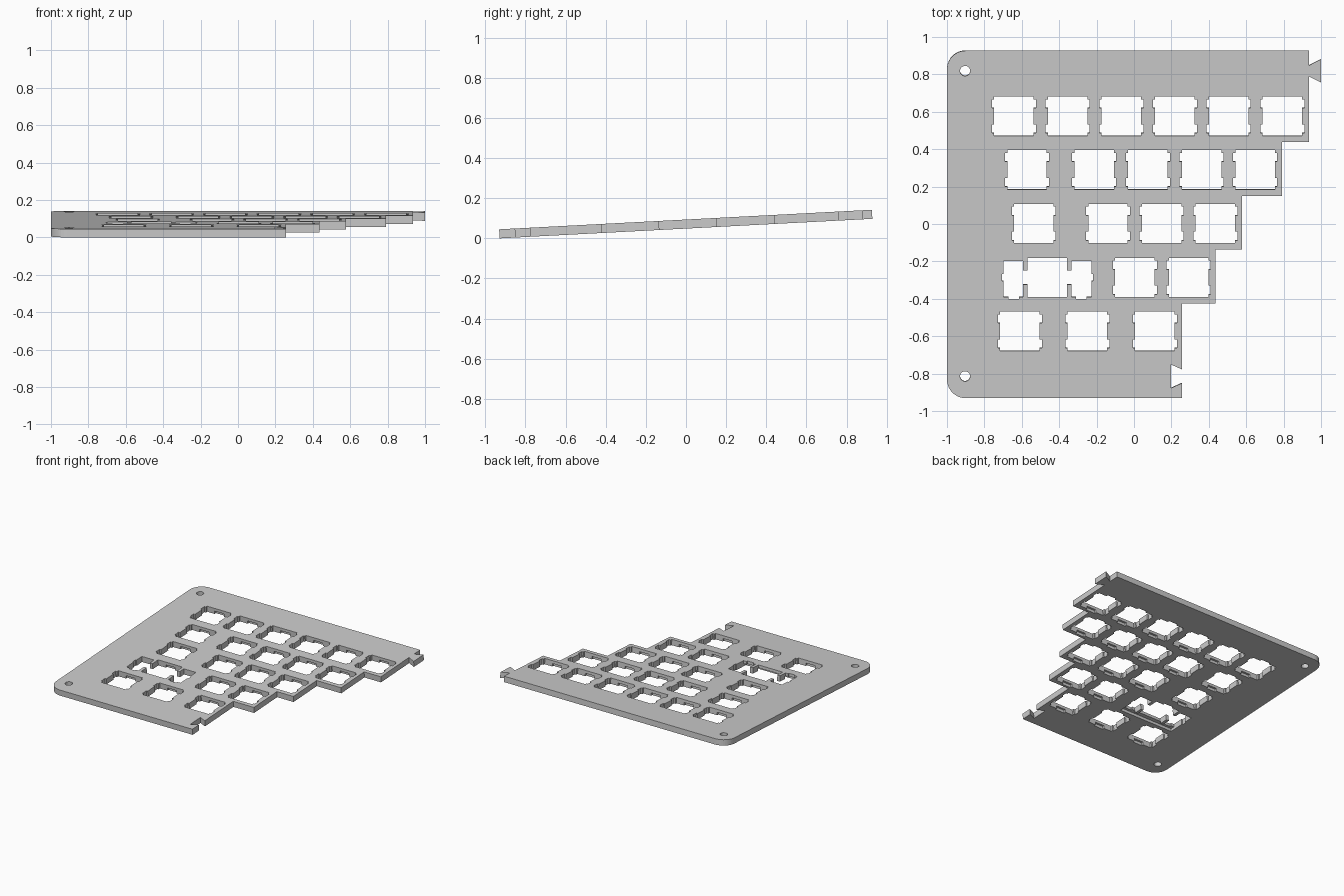
import bpy, bmesh
from math import radians, sin, cos, pi

if "Cube" in bpy.data.objects:
    bpy.data.objects.remove(bpy.data.objects["Cube"], do_unlink=True)

THICK = 0.045
TILT = radians(3)
PITCH = 0.287          # spacing of the key openings
HALF = 0.1055          # half the side of one opening
BACK = 0.93

grey = bpy.data.materials.new("plate_grey")
grey.use_nodes = True
grey.diffuse_color = (0.6, 0.6, 0.6, 1)
grey.node_tree.nodes["Principled BSDF"].inputs["Base Color"].default_value = (0.6, 0.6, 0.6, 1)


def add_prism(bm, points, low, high, centre=(0, 0)):
    """Extrude a closed outline from low to high."""
    base = [bm.verts.new((x + centre[0], y + centre[1], low)) for x, y in points]
    face = bm.faces.new(base)
    moved = bmesh.ops.extrude_face_region(bm, geom=[face])["geom"]
    top = [v for v in moved if isinstance(v, bmesh.types.BMVert)]
    bmesh.ops.translate(bm, verts=top, vec=(0, 0, high - low))


def make_object(name, bm):
    bmesh.ops.recalc_face_normals(bm, faces=bm.faces)
    mesh = bpy.data.meshes.new(name)
    bm.to_mesh(mesh)
    bm.free()
    mesh.materials.append(grey)
    obj = bpy.data.objects.new(name, mesh)
    bpy.context.collection.objects.link(obj)
    return obj


def arc(cx, cy, r, start, end, steps):
    angles = [start + (end - start) * i / steps for i in range(steps + 1)]
    return [(cx + r * cos(a), cy + r * sin(a)) for a in angles]


def box(w, h):
    return [(-w, -h), (w, -h), (w, h), (-w, h)]


def mirrored(half):
    """Close a right-hand outline with its mirror image."""
    return half + [(-x, y) for x, y in reversed(half)]


# Rows: centre y and centre x of every key opening
rows = [
    (0.58, [-0.642 + PITCH * i for i in range(6)]),
    (0.293, [-0.572] + [-0.213 + PITCH * i for i in range(4)]),
    (0.005, [-0.536] + [-0.139 + PITCH * i for i in range(3)]),
    (-0.284, [0.005, 0.005 + PITCH]),
    (-0.571, [-0.61, -0.249, 0.112]),
]
wide_key = (-0.463, -0.284)

# Plate outline: rounded left corners, stepped right side, dovetail slot and tab
outline = arc(-0.9, BACK - 0.1, 0.1, pi / 2, pi, 10)
outline += arc(-0.9, 0.1 - BACK, 0.1, pi, 1.5 * pi, 10)
edges = [xs[-1] + PITCH / 2 for y, xs in rows]
slot, tab = -0.813, 0.822
outline += [(edges[4], -BACK), (edges[4], slot - 0.037), (0.198, slot - 0.063),
            (0.198, slot + 0.063), (edges[4], slot + 0.037)]
for i in (4, 3, 2, 1):
    step = rows[i][0] + PITCH / 2 + 0.005
    outline += [(edges[i], step), (edges[i - 1], step)]
outline += [(edges[0], tab - 0.03), (1, tab - 0.062), (1, tab + 0.062),
            (edges[0], tab + 0.03), (edges[0], BACK)]
bm = bmesh.new()
add_prism(bm, outline, 0, THICK)
plate = make_object("switch_plate", bm)

# Key openings with side notches
key = mirrored([(HALF, HALF), (HALF, 0.09), (0.1175, 0.09), (0.1175, 0.044),
                (HALF, 0.044), (HALF, -0.044), (0.1175, -0.044),
                (0.1175, -0.09), (HALF, -0.09), (HALF, -HALF)])

# Wide key opening with a stabiliser pocket on each side
wide = mirrored([(0.106, HALF), (0.106, 0.037), (0.13, 0.037), (0.13, 0.088),
                 (0.235, 0.088), (0.235, 0.019), (0.243, 0.019), (0.243, -0.019),
                 (0.235, -0.019), (0.235, -0.104), (0.208, -0.104), (0.208, -0.116),
                 (0.153, -0.116), (0.153, -0.104), (0.13, -0.104), (0.13, -0.037),
                 (0.106, -0.037), (0.106, -HALF)])

openings = bmesh.new()
recesses = bmesh.new()
for y, xs in rows:
    for x in xs:
        add_prism(openings, key, -0.05, 0.1, (x, y))
        # Clip recess on the underside
        add_prism(recesses, box(0.04, HALF + 0.015), -0.03, THICK / 2, (x, y))
add_prism(openings, wide, -0.05, 0.1, wide_key)

# Screw holes
for y in (0.822, -0.813):
    add_prism(openings, arc(-0.903, y, 0.027, 0, 2 * pi, 24)[:-1], -0.05, 0.1)

# Wire channel and clip recess under the wide key
add_prism(recesses, box(0.235, 0.018), -0.03, THICK / 2, (wide_key[0], wide_key[1] - 0.118))
add_prism(recesses, box(0.04, 0.03), -0.03, THICK / 2, (wide_key[0], wide_key[1] + 0.09))

# Cut the plate, then drop the cutters
for name, cut_mesh in (("opening_cutter", openings), ("recess_cutter", recesses)):
    cutter = make_object(name, cut_mesh)
    cutter.hide_render = True
    mod = plate.modifiers.new(name, "BOOLEAN")
    mod.operation = "DIFFERENCE"
    mod.solver = "EXACT"
    mod.object = cutter
    bpy.context.view_layer.objects.active = plate
    bpy.ops.object.modifier_apply(modifier=mod.name)
    bpy.data.objects.remove(cutter, do_unlink=True)

# Tilt the plate so its front edge rests on the ground
plate.rotation_euler.x = TILT
plate.location.z = BACK * sin(TILT)
